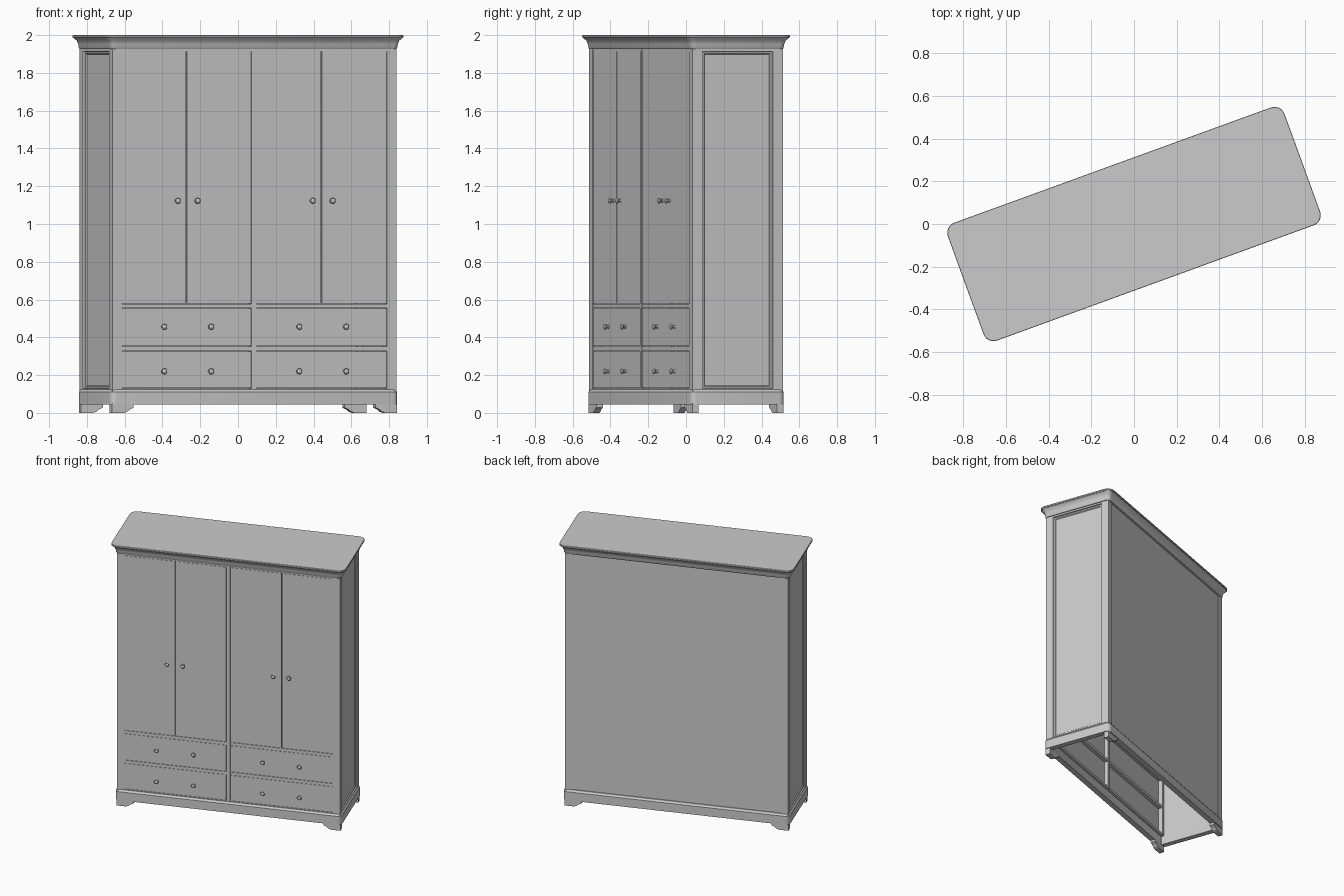
import bpy, bmesh, math
from mathutils import Matrix, Vector

cube = bpy.data.objects.get("Cube")
if cube:
    bpy.data.objects.remove(cube, do_unlink=True)

paint = bpy.data.materials.new("grey_paint")
paint.use_nodes = True
grey = (0.6, 0.6, 0.6, 1)
paint.diffuse_color = grey
paint.node_tree.nodes["Principled BSDF"].inputs["Base Color"].default_value = grey

TURN = Matrix.Rotation(math.radians(20), 4, "Z")  # whole cabinet stands turned
A, B = 0.80, 0.254       # half width and half depth of the carcass
POST = 0.053
LOW, HIGH = 0.11, 1.94   # carcass bottom and top


def finish(name, bm, smooth=False):
    bmesh.ops.recalc_face_normals(bm, faces=bm.faces[:])
    bm.transform(TURN)
    mesh = bpy.data.meshes.new(name)
    bm.to_mesh(mesh)
    bm.free()
    mesh.materials.append(paint)
    obj = bpy.data.objects.new(name, mesh)
    bpy.context.collection.objects.link(obj)
    if smooth:
        bpy.ops.object.select_all(action="DESELECT")
        obj.select_set(True)
        bpy.context.view_layer.objects.active = obj
        bpy.ops.object.shade_smooth_by_angle(angle=math.radians(35))
    return obj


def box_mesh(x, y, z):
    bm = bmesh.new()
    bmesh.ops.create_cube(bm, size=1)
    for v in bm.verts:
        v.co = Vector([lo + (c + 0.5) * (hi - lo) for c, (lo, hi) in zip(v.co, (x, y, z))])
    return bm


def box(name, x, y, z):
    return finish(name, box_mesh(x, y, z))


def rounded_loft(name, tiers, ring=False):
    """Stack rounded rectangles given as (overhang, corner radius, height)."""
    bm = bmesh.new()
    loops = []
    for grow, r, z in tiers:
        loop = []
        for q, (sx, sy) in enumerate([(1, 1), (-1, 1), (-1, -1), (1, -1)]):
            for k in range(7):
                t = math.radians(90 * q + 15 * k)
                loop.append(bm.verts.new((sx * (A + grow - r) + r * math.cos(t),
                                          sy * (B + grow - r) + r * math.sin(t), z)))
        loops.append(loop)
    pairs = list(zip(loops, loops[1:]))
    if ring:
        pairs.append((loops[-1], loops[0]))
    else:
        bm.faces.new(loops[0])
        bm.faces.new(loops[-1])
    for a, b in pairs:
        for i in range(len(a)):
            j = (i + 1) % len(a)
            bm.faces.new((a[i], a[j], b[j], b[i]))
    return finish(name, bm, True)


# Cornice with a cove under a thin top board, and an open plinth ring
rounded_loft("cornice", [(0.006, 0.03, 1.926), (0.01, 0.03, 1.932), (0.012, 0.03, 1.95),
                         (0.02, 0.035, 1.972), (0.03, 0.04, 1.98), (0.034, 0.045, 1.986)])
rounded_loft("top_board", [(0.036, 0.05, 1.985), (0.04, 0.05, 1.989),
                           (0.04, 0.05, 1.998), (0.038, 0.05, 2.0)])
rounded_loft("plinth", [(0.01, 0.03, 0.045), (0.01, 0.03, 0.11), (0.0, 0.02, 0.124),
                        (-0.03, 0.004, 0.124), (-0.03, 0.004, 0.045)], ring=True)

# Corner posts and bracket feet
foot_profile = [(0, 0), (0.068, 0), (0.085, 0.006), (0.1, 0.018), (0.122, 0.028),
                (0.122, 0.05), (0, 0.05)]
for sx, side in ((1, "left"), (-1, "right")):
    for sy, end in ((-1, "front"), (1, "back")):
        box(f"{end}_{side}_post", sorted((sx * A, sx * (A - POST))),
            sorted((sy * B, sy * (B - POST))), (LOW, HIGH))
        bm = bmesh.new()
        outer = [bm.verts.new((sx * (A + 0.003 - u), sy * (B + 0.003), z)) for u, z in foot_profile]
        face = bm.faces.new(outer)
        extruded = bmesh.ops.extrude_face_region(bm, geom=[face])["geom"]
        bmesh.ops.translate(bm, vec=(0, -sy * 0.036, 0),
                            verts=[g for g in extruded if isinstance(g, bmesh.types.BMVert)])
        if face.is_valid and len(face.edges[0].link_faces) < 2:
            bm.faces.new([v for v in outer])
        finish(f"{end}_{side}_foot", bm)

    # Side panel with a sunk, moulded field
    bm = box_mesh(sorted((sx * A, sx * (A - 0.026))), (-B + POST, B - POST), (LOW, HIGH))
    bm.normal_update()
    field = [f for f in bm.faces if f.normal.x * sx > 0.9]
    bmesh.ops.inset_region(bm, faces=field, thickness=0.004, depth=0)
    for v in field[0].verts:
        v.co.z = 0.128 if v.co.z < 1 else 1.914
    for width, depth in ((0.004, -0.008), (0.013, 0), (0.008, -0.007)):
        bmesh.ops.inset_region(bm, faces=field, thickness=width, depth=depth)
    finish(f"{side}_side_panel", bm)

# Back board and the frame of the front
inner = A - POST
box("back_board", (-inner, inner), (B - 0.026, B - 0.008), (LOW, HIGH))
box("centre_stile", (-0.015, 0.012), (-B, -B + 0.05), (LOW, HIGH))
for name, low, high in (("bottom_rail", LOW, 0.13), ("drawer_rail", 0.328, 0.351),
                        ("door_rail", 0.554, 0.577), ("top_rail", 1.914, HIGH)):
    box(name, (-inner, inner), (-B + 0.002, -B + 0.045), (low, high))


def front_panel(name, x0, x1, z0, z1, gap=0.002):
    box(name, (x0 + gap, x1 - gap), (-B + 0.003, -B + 0.022), (z0 + gap, z1 - gap))


def knob(name, x, z):
    """Turned knob: radius and distance out from the front."""
    profile = [(0.011, -0.004), (0.011, 0.002), (0.006, 0.005), (0.006, 0.011), (0.013, 0.014),
               (0.016, 0.019), (0.013, 0.024), (0.006, 0.027), (0, 0.0275)]
    bm = bmesh.new()
    verts = [bm.verts.new((r, -d, 0)) for r, d in profile]
    edges = [bm.edges.new(p) for p in zip(verts, verts[1:])]
    bmesh.ops.spin(bm, geom=verts + edges, cent=(0, 0, 0), axis=(0, 1, 0),
                   angle=math.tau, steps=16)
    bmesh.ops.remove_doubles(bm, verts=bm.verts[:], dist=0.0001)
    bmesh.ops.translate(bm, verts=bm.verts[:], vec=(x, -B + 0.003, z))
    finish(name, bm, True)


# Two bays, each with a pair of doors above two drawers
for bay, x0, x1 in (("right", -inner, -0.015), ("left", 0.012, inner)):
    mid = (x0 + x1) / 2
    front_panel(f"{bay}_bay_door_a", x0, mid, 0.577, 1.914)
    front_panel(f"{bay}_bay_door_b", mid, x1, 0.577, 1.914)
    for sign in (-1, 1):
        knob(f"{bay}_bay_door_knob", mid + sign * 0.056, 1.123)
    for level, z0, z1, kz in (("lower", 0.13, 0.328, 0.22), ("upper", 0.351, 0.554, 0.456)):
        front_panel(f"{bay}_bay_{level}_drawer", x0, x1, z0, z1)
        for sign in (-1, 1):
            knob(f"{bay}_bay_{level}_drawer_knob", mid + sign * 0.132, kz)
